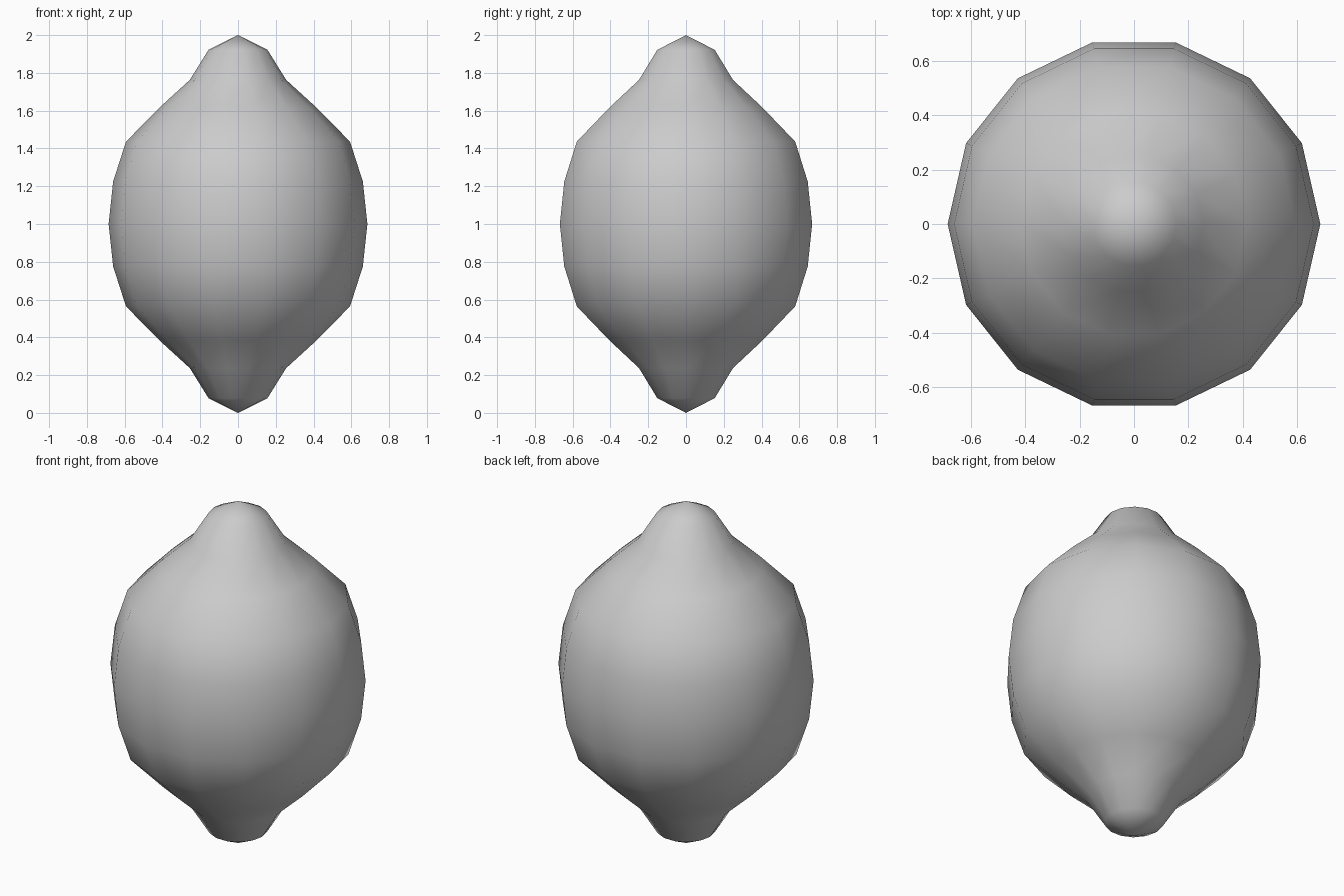
import bpy, bmesh, math

if "Cube" in bpy.data.objects:
    bpy.data.objects.remove(bpy.data.objects["Cube"])

SIDES = 14
# Upper half of the profile (radius, height); the lower half mirrors it
half = [(0.685, 1.0), (0.661, 1.225), (0.593, 1.436), (0.415, 1.617),
        (0.255, 1.763), (0.156, 1.922)]
profile = [(r, 2 - z) for r, z in reversed(half[1:])] + half

# Lathed fruit body with a nub at each end
bm = bmesh.new()
rings = [[bm.verts.new((r * math.cos(math.tau * i / SIDES),
                        r * math.sin(math.tau * i / SIDES), z))
          for i in range(SIDES)] for r, z in profile]
bottom, top = bm.verts.new((0, 0, 0)), bm.verts.new((0, 0, 2))
for i in range(SIDES):
    j = (i + 1) % SIDES
    for a, b in zip(rings, rings[1:]):
        bm.faces.new((a[i], a[j], b[j], b[i]))
    bm.faces.new((bottom, rings[0][j], rings[0][i]))
    bm.faces.new((top, rings[-1][i], rings[-1][j]))
for f in bm.faces:
    f.smooth = True

mesh = bpy.data.meshes.new("lemon")
bm.to_mesh(mesh)
bm.free()
bpy.context.collection.objects.link(bpy.data.objects.new("lemon", mesh))
